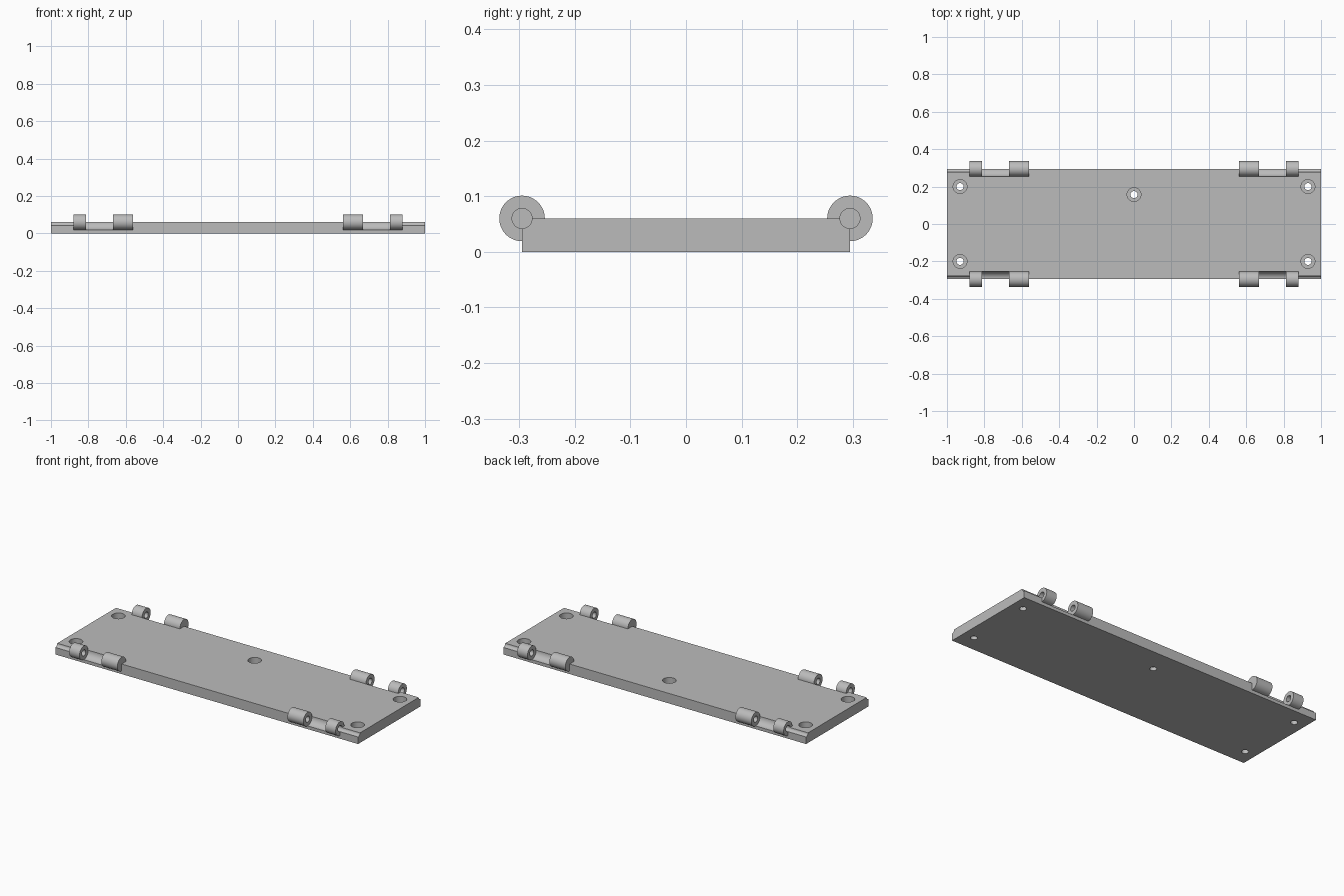
import bpy
import math

if "Cube" in bpy.data.objects:
    bpy.data.objects.remove(bpy.data.objects["Cube"])

WIDTH, DEPTH, THICK = 2.0, 0.59, 0.06
KNUCKLE_R, PIN_R = 0.041, 0.018
HINGE_Y, HINGE_Z = DEPTH / 2, THICK

metal = bpy.data.materials.new("grey metal")
metal.use_nodes = True
GREY = (0.5, 0.5, 0.5, 1)
metal.diffuse_color = GREY
metal.node_tree.nodes["Principled BSDF"].inputs["Base Color"].default_value = GREY


def bar(name, x0, x1, side_y, radius):
    """Cylinder lying along x on a hinge axis."""
    bpy.ops.mesh.primitive_cylinder_add(
        vertices=48, radius=radius, depth=abs(x1 - x0),
        location=((x0 + x1) / 2, side_y * HINGE_Y, HINGE_Z),
        rotation=(0, math.pi / 2, 0))
    bpy.context.object.name = name
    return bpy.context.object


def drill(name, x, y, z0, z1, radius):
    """Upright cylinder between two heights."""
    bpy.ops.mesh.primitive_cylinder_add(
        vertices=48, radius=radius, depth=z1 - z0, location=(x, y, (z0 + z1) / 2))
    bpy.context.object.name = name
    return bpy.context.object


def combine(target, tools, operation):
    """Apply a boolean with each tool, then discard the tool."""
    for tool in tools:
        tool.hide_render = True
        mod = target.modifiers.new("boolean", 'BOOLEAN')
        mod.operation, mod.solver, mod.object = operation, 'EXACT', tool
        bpy.context.view_layer.objects.active = target
        bpy.ops.object.modifier_apply(modifier=mod.name)
        bpy.data.objects.remove(tool)


# Base plate
bpy.ops.mesh.primitive_cube_add(size=1, location=(0, 0, THICK / 2))
plate = bpy.context.object
plate.name = "hinge_plate"
plate.scale = (WIDTH, DEPTH, THICK)
bpy.ops.object.transform_apply(location=True, rotation=False, scale=True)

corners = [(sx, sy) for sx in (-1, 1) for sy in (-1, 1)]

# Hinge knuckles, and the clearance grooves between them
knuckles, cuts = [], []
for sx, sy in corners:
    knuckles.append(bar("inner_knuckle", sx * 0.562, sx * 0.667, sy, KNUCKLE_R))
    knuckles.append(bar("outer_knuckle", sx * 0.812, sx * 0.88, sy, KNUCKLE_R))
    cuts.append(bar("groove_cutter", sx * 0.667, sx * 0.812, sy, KNUCKLE_R))
    # Pin bore: open at the plate end, blind in the inner knuckle
    cuts.append(bar("pin_cutter", sx * 0.59, sx * 1.05, sy, PIN_R))

# Counterbored screw holes
for x, y in [(sx * 0.93, sy * 0.2) for sx, sy in corners] + [(0, 0.157)]:
    cuts.append(drill("screw_cutter", x, y, -0.05, 0.1, 0.019))
    cuts.append(drill("counterbore_cutter", x, y, 0.02, 0.1, 0.037))

combine(plate, knuckles, 'UNION')
combine(plate, cuts, 'DIFFERENCE')

plate.data.materials.clear()
plate.data.materials.append(metal)
bpy.ops.object.select_all(action='DESELECT')
plate.select_set(True)
bpy.context.view_layer.objects.active = plate
bpy.ops.object.shade_smooth_by_angle(angle=math.radians(30))
